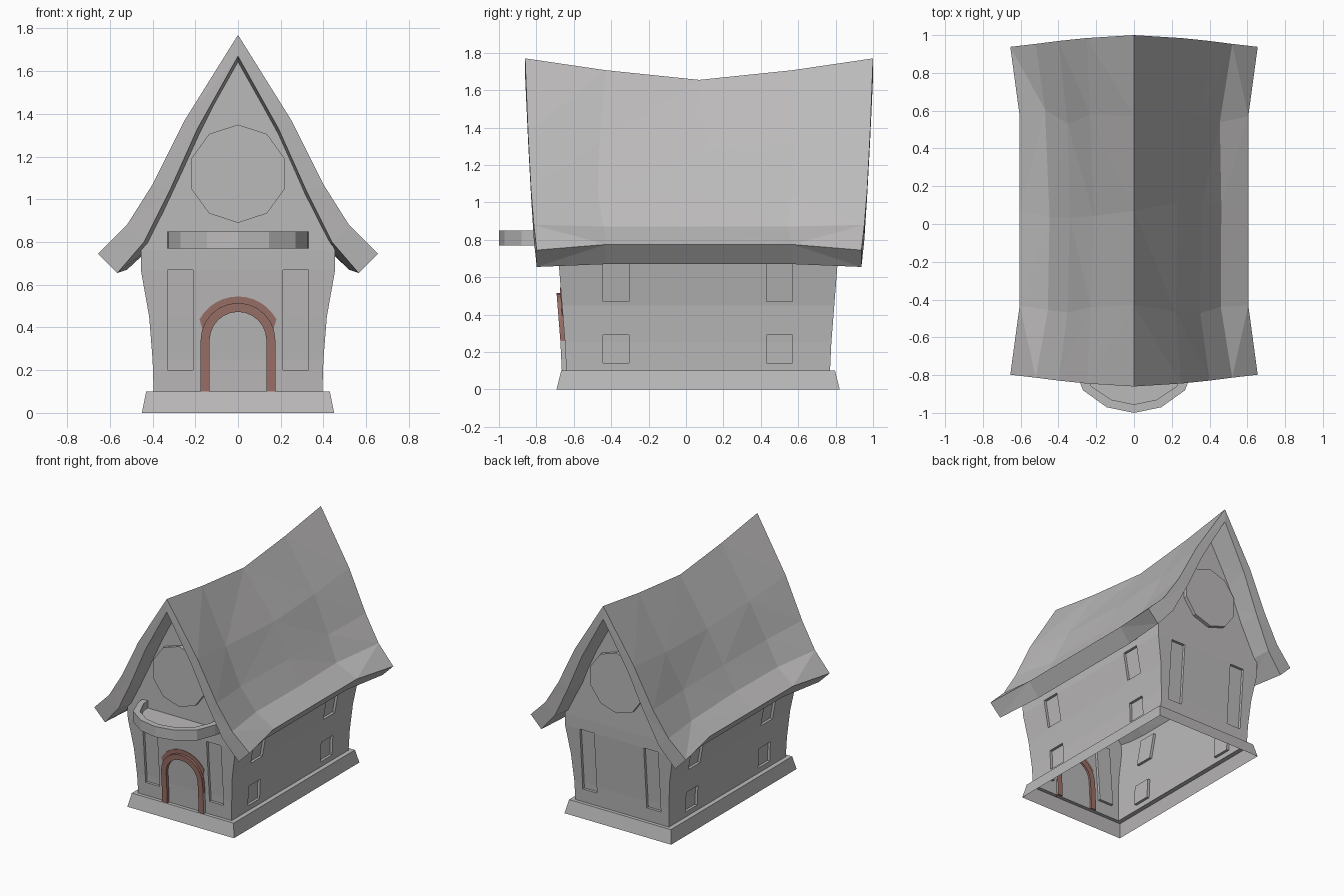
import bpy, bmesh, math, random

random.seed(4)
if "Cube" in bpy.data.objects:
    bpy.data.objects.remove(bpy.data.objects["Cube"], do_unlink=True)


def material(name, rgb):
    m = bpy.data.materials.new(name)
    m.use_nodes = True
    m.diffuse_color = (*rgb, 1)
    m.node_tree.nodes["Principled BSDF"].inputs["Base Color"].default_value = (*rgb, 1)
    return m


GREY = material("plain grey", (0.5, 0.49, 0.49))
RED = material("brick red", (0.33, 0.165, 0.14))
CY = 0.065  # middle of the house along y


def loft(name, rings, mats=(GREY,), caps=(True, True)):
    """Skin a row of closed rings, with optional end caps."""
    bm = bmesh.new()
    rows = [[bm.verts.new(p) for p in ring] for ring in rings]
    n = len(rows[0])
    for a, b in zip(rows, rows[1:]):
        for i in range(n):
            j = (i + 1) % n
            bm.faces.new((a[i], a[j], b[j], b[i]))
    for row, cap in zip((rows[0], rows[-1]), caps):
        if cap:
            bm.faces.new(row)
    bmesh.ops.remove_doubles(bm, verts=bm.verts, dist=1e-5)
    bmesh.ops.recalc_face_normals(bm, faces=bm.faces)
    mesh = bpy.data.meshes.new(name)
    bm.to_mesh(mesh)
    bm.free()
    for m in mats:
        mesh.materials.append(m)
    ob = bpy.data.objects.new(name, mesh)
    bpy.context.collection.objects.link(ob)
    return ob


def rect(hx, hy, z):
    return [(sx * hx, CY + sy * hy, z) for sx, sy in ((-1, -1), (1, -1), (1, 1), (-1, 1))]


def lerp(a, b, t):
    return a + (b - a) * t


# Flared walls and gables: height, half width, half length
LEVELS = [(0.1, 0.395, 0.705), (0.25, 0.40, 0.712), (0.45, 0.416, 0.728),
          (0.67, 0.455, 0.745), (0.76, 0.455, 0.748), (1.03, 0.33, 0.748),
          (1.31, 0.205, 0.748), (1.66, 0, 0.748)]


def half(z, axis):
    for a, b in zip(LEVELS, LEVELS[1:]):
        if z <= b[0]:
            return lerp(a[axis], b[axis], (z - a[0]) / (b[0] - a[0]))


walls = loft("walls", [rect(hx, hy, z) for z, hx, hy in LEVELS], caps=(True, False))


# Window recesses that follow the wall slope
def cutter(axis, sign, lo, hi, z0, z1):
    rings = []
    for z in [z0] + [l[0] for l in LEVELS if z0 + .001 < l[0] < z1 - .001] + [z1]:
        d = half(z, axis)
        ring = [(lo, d - 0.02), (hi, d - 0.02), (hi, d + 0.1), (lo, d + 0.1)]
        if axis == 1:
            rings.append([(sign * o, t, z) for t, o in ring])
        else:
            rings.append([(t, CY + sign * o, z) for t, o in ring])
    return loft("window_cutter", rings)


cutters = []
for s in (-1, 1):
    for lo, hi in ((-0.445, -0.305), (0.43, 0.57)):
        for z0, z1 in ((0.14, 0.29), (0.47, 0.68)):
            cutters.append(cutter(1, s, lo, hi, z0, z1))
    for lo, hi in ((-0.33, -0.21), (0.21, 0.33)):
        cutters.append(cutter(2, s, lo, hi, 0.2, 0.67))

for c in cutters:
    c.hide_render = True
    mod = walls.modifiers.new("recess", 'BOOLEAN')
    mod.operation, mod.solver, mod.object = 'DIFFERENCE', 'EXACT', c
deps = bpy.context.evaluated_depsgraph_get()
cut_mesh = bpy.data.meshes.new_from_object(walls.evaluated_get(deps))
walls.modifiers.clear()
walls.data = cut_mesh
for c in cutters:
    bpy.data.objects.remove(c, do_unlink=True)

# Leave the house open below and under the roof
bm = bmesh.new()
bm.from_mesh(walls.data)
away = [f for f in bm.faces
        if f.calc_center_median().z < 0.101
        or (f.calc_center_median().z > 0.77 and abs(f.normal.x) > 0.5)]
bmesh.ops.delete(bm, geom=away, context='FACES')
bm.to_mesh(walls.data)
bm.free()

# Sloped plinth with a ledge
loft("plinth", [rect(0.45, 0.757, 0), rect(0.43, 0.732, 0.1), rect(0.395, 0.705, 0.1)],
     caps=(False, False))

# Sagging roof: half profiles from ridge to eave, at the ends and in the middle
END_OUT = [(0, 1.77), (0.25, 1.37), (0.40, 1.07), (0.52, 0.88), (0.655, 0.745)]
END_IN = [(0, 1.67), (0.19, 1.33), (0.32, 1.04), (0.44, 0.80), (0.565, 0.655)]
MID_OUT = [(0, 1.655), (0.22, 1.29), (0.35, 1.04), (0.455, 0.87), (0.605, 0.775)]
MID_IN = [(0, 1.555), (0.17, 1.24), (0.28, 1.0), (0.40, 0.78), (0.52, 0.67)]


def roof_section(step):
    def side(end, mid, k, s):
        f = (0, lerp(0.45, 0, k / 4), 1)[abs(step)]
        reach = (0, 0.5, lerp(0.93, 0.868, k / 4))[abs(step)]
        y = 0.07 + math.copysign(reach, step)
        wob = random.uniform(-0.012, 0.012) if abs(step) < 2 and 0 < k < 4 else 0
        return (s * (lerp(mid[k][0], end[k][0], f) + wob), y + 4 * wob,
                lerp(mid[k][1], end[k][1], f))
    ring = [side(END_OUT, MID_OUT, k, -1) for k in range(4, -1, -1)]
    ring += [side(END_OUT, MID_OUT, k, 1) for k in range(1, 5)]
    ring += [side(END_IN, MID_IN, k, 1) for k in range(4, -1, -1)]
    ring += [side(END_IN, MID_IN, k, -1) for k in range(1, 5)]
    return ring


roof = loft("roof", [roof_section(i) for i in range(-2, 3)])
roof.modifiers.new("facets", 'TRIANGULATE')


# Ten-sided round gable windows
def decagon(y, r):
    return [(r * math.sin(i * math.pi / 5), y, 1.12 + r * math.cos(i * math.pi / 5))
            for i in range(10)]


for s, name in ((-1, "front_round_window"), (1, "back_round_window")):
    loft(name, [decagon(CY + s * 0.73, 0.23), decagon(CY + s * 0.775, 0.23)])

# Curved balcony with a raised rim
OUTER = [(0.33, -0.67), (0.325, -0.74), (0.27, -0.88), (0.145, -0.97), (0, -1.0)]
INNER = [(0.285, -0.67), (0.28, -0.74), (0.225, -0.86), (0.12, -0.93), (0, -0.955)]


def bow(pts, z):
    return [(x, y, z) for x, y in pts] + [(-x, y, z) for x, y in pts[-2::-1]]


loft("balcony", [bow(OUTER, 0.77), bow(OUTER, 0.85), bow(INNER, 0.85), bow(INNER, 0.795)])


# Door surround that leans with the wall
def arch(r, legs, start=0.0, steps=12):
    pts = [(r * math.cos(a), 0.34 + r * math.sin(a)) for a in
           [lerp(start, math.pi - start, i / steps) for i in range(steps + 1)]]
    return [(r, 0.1), (r, 0.26)] + pts + [(-r, 0.26), (-r, 0.1)] if legs else pts


def band(name, inner, outer, front, back, mats):
    rings = []
    for (xi, zi), (xo, zo) in zip(inner, outer):
        wi, wo = CY - half(zi, 2), CY - half(zo, 2)
        rings.append([(xi, wi - front, zi), (xo, wo - front, zo),
                      (xo, wo + back, zo), (xi, wi + back, zi)])
    return loft(name, rings, mats)


frame = band("door_surround", arch(0.133, True), arch(0.175, True), 0.024, 0.015, (RED, GREY))
for p in frame.data.polygons:
    if abs(p.normal.x) > 0.9 and p.center.z < 0.25 and abs(p.center.x) > 0.16:
        p.material_index = 1  # plain outer sides low down
band("arch_paint", arch(0.174, False, 0.3), arch(0.205, False, 0.5), 0.004, 0.004, (RED,))
